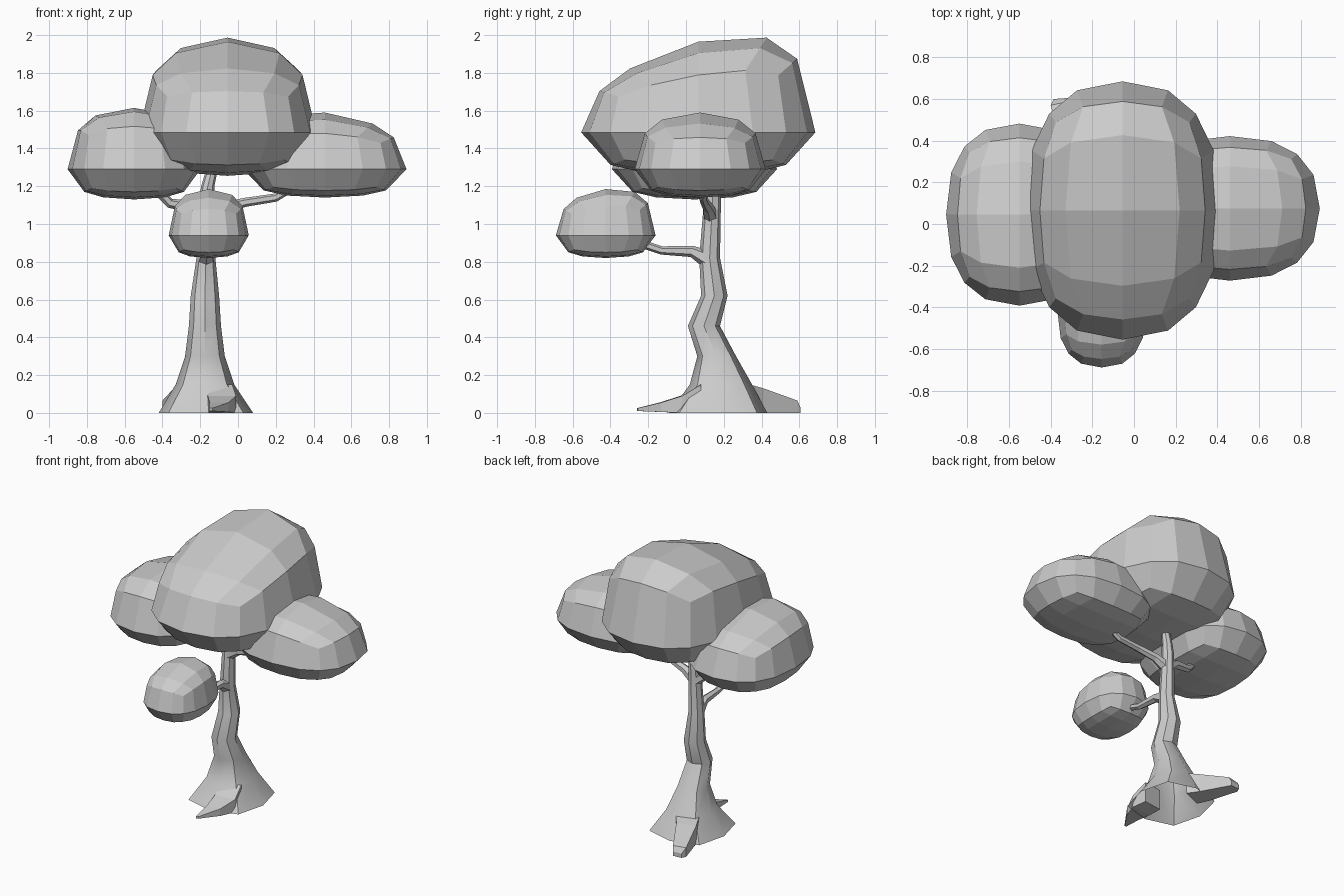
import bpy, bmesh
from math import cos, sin, pi, radians
from mathutils import Vector, Matrix

if "Cube" in bpy.data.objects:
    bpy.data.objects.remove(bpy.data.objects["Cube"])


def finish(name, bm):
    bmesh.ops.recalc_face_normals(bm, faces=bm.faces[:])
    me = bpy.data.meshes.new(name)
    bm.to_mesh(me)
    bm.free()
    ob = bpy.data.objects.new(name, me)
    bpy.context.collection.objects.link(ob)
    return ob


def loft(name, rings, cap_start=True):
    """Skin a list of equal-length point loops and cap the ends."""
    bm = bmesh.new()
    loops = [[bm.verts.new(p) for p in r] for r in rings]
    n = len(loops[0])
    for a, b in zip(loops, loops[1:]):
        for i in range(n):
            j = (i + 1) % n
            bm.faces.new((a[i], a[j], b[j], b[i]))
    if cap_start:
        bm.faces.new(loops[0])
    bm.faces.new(loops[-1])
    return finish(name, bm)


def limb(name, path, sides=6):
    """Tapered tube along (x, y, z, radius) points."""
    pts = [Vector(p[:3]) for p in path]
    rings = []
    for i, c in enumerate(pts):
        t = (pts[min(i + 1, len(pts) - 1)] - pts[max(i - 1, 0)]).normalized()
        u = t.cross(Vector((0, 0, 1))).normalized()
        v = u.cross(t)
        r = path[i][3]
        rings.append([c + r * (u * cos(a) + v * sin(a))
                      for a in (2 * pi * (k + .5) / sides for k in range(sides))])
    return loft(name, rings)


def foliage(name, centre, rx, ry, up, down, lean, turn):
    """Blocky low-poly ball (4 x 4 x 2 cuts): its crown rises towards local +y."""
    bm = bmesh.new()
    bmesh.ops.create_cube(bm, size=2)
    for axis, cuts in ((0, (-.5, 0, .5)), (1, (-.5, 0, .5)), (2, (0,))):
        for c in cuts:
            n = Vector((0, 0, 0))
            n[axis] = 1
            bmesh.ops.bisect_plane(bm, geom=bm.verts[:] + bm.edges[:] + bm.faces[:],
                                   plane_co=n * c, plane_no=n)
    e = 2.4
    for v in bm.verts:
        p = v.co.copy()
        p.z *= .75 if p.z > 0 else 1
        p /= sum(abs(c) ** e for c in p) ** (1 / e)
        h = up + lean * p.y if p.z > 0 else down
        v.co = (p.x * rx, p.y * ry, p.z * h)
    bm.transform(Matrix.Translation(centre) @ Matrix.Rotation(radians(turn), 4, 'Z'))
    return finish(name, bm)


# Foliage clumps
foliage("main_foliage", (-.055, .065, 1.485), .47, .62, .48, .23, .16, 0)
foliage("left_foliage", (-.55, .045, 1.29), .352, .437, .325, .16, .04, 180)
foliage("right_foliage", (.46, .075, 1.29), .347, .432, .30, .15, .04, 90)
foliage("small_foliage", (-.155, -.425, .94), .212, .264, .245, .12, .03, 0)

# Trunk: z, x min, x max, y min, y max, squareness
sections = [(0, -.42, .08, -.09, .43, 1.12), (.15, -.33, -.02, .02, .35, 1.06),
            (.3, -.28, -.07, .06, .265, 1.03), (.46, -.26, -.09, .01, .18, 1),
            (.62, -.25, -.10, .08, .22, 1), (.82, -.22, -.12, .07, .18, 1),
            (1.12, -.208, -.128, .095, .185, 1), (1.2, -.195, -.125, .11, .18, 1),
            (1.3, -.165, -.105, .13, .18, 1)]
rings = []
for z, x0, x1, y0, y1, sq in sections:
    ring = []
    for k in range(8):
        s = sq if k % 2 else 1
        ring.append(((x0 + x1) / 2 + s * (x1 - x0) / 2 * cos(pi * k / 4),
                     (y0 + y1) / 2 + s * (y1 - y0) / 2 * sin(pi * k / 4), z))
    rings.append(ring)
trunk = loft("trunk", rings, cap_start=False)
bpy.context.view_layer.objects.active = trunk
trunk.select_set(True)
bpy.ops.object.shade_smooth_by_angle(angle=radians(40))

# Branches reaching into the clumps
limb("front_branch", [(-.17, .12, .81, .05), (-.165, .03, .855, .03),
                      (-.16, -.13, .86, .022), (-.16, -.25, .90, .022)])
limb("right_branch", [(-.16, .13, 1.04, .04), (-.08, .12, 1.085, .03),
                      (.04, .10, 1.115, .024), (.2, .09, 1.14, .022), (.3, .09, 1.2, .02)])
limb("left_branch", [(-.17, .14, 1.04, .04), (-.24, .13, 1.09, .032),
                     (-.36, .11, 1.11, .026), (-.43, .09, 1.18, .024)])


def root(name, stations):
    """Tapering wedge: left ground x,y / right ground x,y / low z / top z."""
    loft(name, [[(ax, ay, lo), (bx, by, lo), (bx, by, hi), (ax, ay, hi)]
                for ax, ay, bx, by, lo, hi in stations])


# Roots lying on the ground
root("back_root", [(-.30, .28, -.16, .34, 0, .15), (-.34, .37, -.21, .41, 0, .13),
                   (-.40, .57, -.31, .59, 0, .065), (-.385, .60, -.32, .605, 0, .03)])
root("front_root", [(-.17, .06, -.03, .08, .005, .15), (-.16, -.03, -.01, -.02, 0, .09),
                    (-.15, -.14, -.05, -.13, .005, .055), (-.15, -.26, -.135, -.255, .01, .025)])
